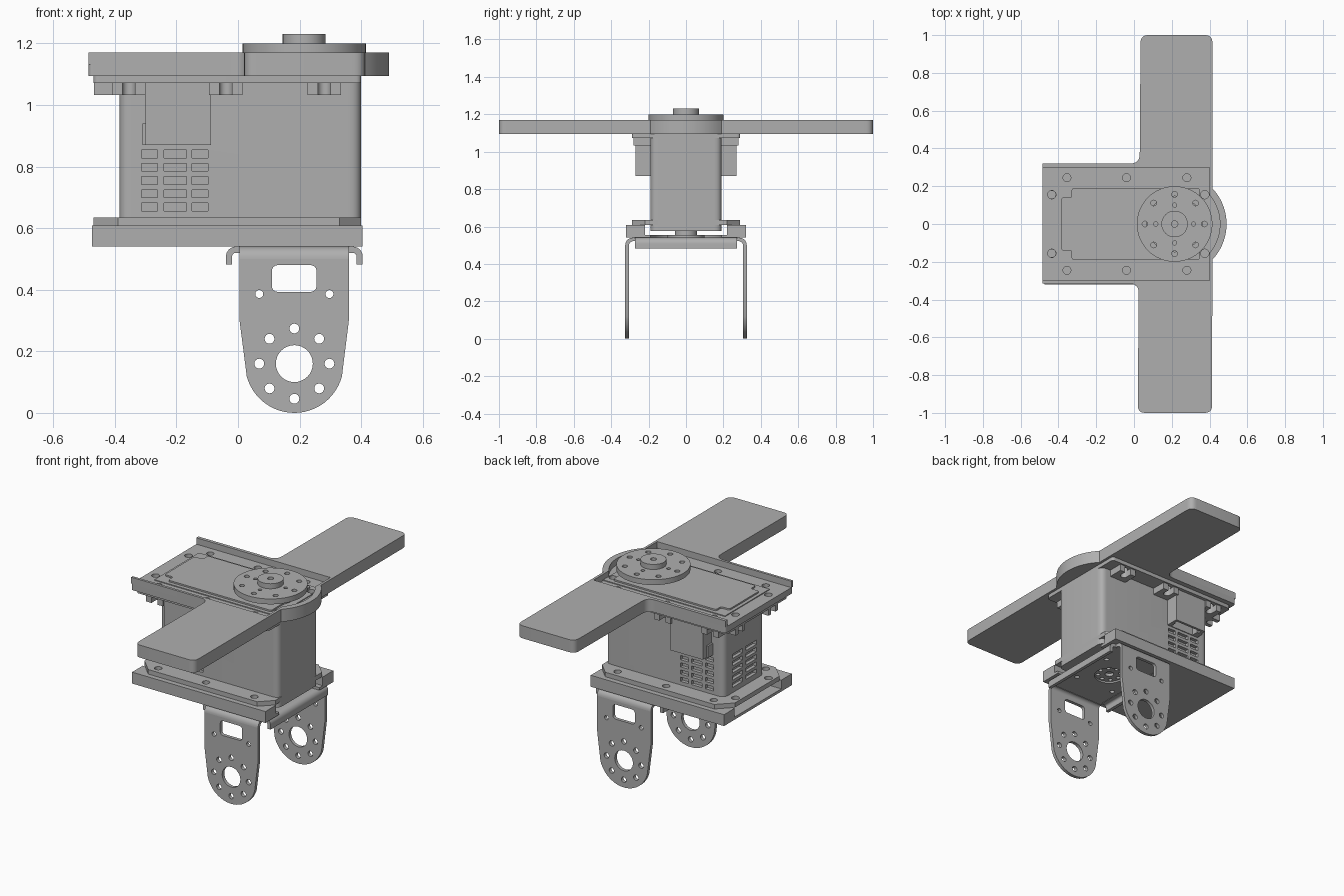
import bpy, bmesh
from math import cos, sin, radians, acos, degrees
from mathutils import Matrix, Vector

cube = bpy.data.objects.get("Cube")
if cube:
    bpy.data.objects.remove(cube)

grey = bpy.data.materials.new("plain_grey")
grey.use_nodes = True
grey.diffuse_color = (0.43, 0.43, 0.43, 1)
grey.node_tree.nodes["Principled BSDF"].inputs["Base Color"].default_value = (0.43, 0.43, 0.43, 1)

UP = Matrix.Identity(4)                       # outline in xy, thickness along z
FRONT = Matrix.Rotation(radians(90), 4, "X")  # outline in xz, thickness along -y
SIDE = Matrix(((0, 0, 1, 0), (1, 0, 0, 0), (0, 1, 0, 0), (0, 0, 0, 1)))  # outline in yz, along x
parts = []


def arc(cx, cy, r, a0, a1, n=24):
    """Points along an arc, in degrees."""
    return [(cx + r * cos(radians(a0 + (a1 - a0) * i / n)),
             cy + r * sin(radians(a0 + (a1 - a0) * i / n))) for i in range(n + 1)]


def circle(cx, cy, r, n=32):
    return arc(cx, cy, r, 0, 360, n)[:-1]


def ring_holes(cx, cy, radius, r, count):
    return [circle(*p, r, 16) for p in circle(cx, cy, radius, count)]


def rounded(pts, r=0.03, n=6):
    """Round the corners; a point may carry its own radius."""
    out = []
    for i, p in enumerate(pts):
        c = Vector(p[:2])
        rad = p[2] if len(p) > 2 else r
        if rad == 0:
            out.append(tuple(c))
            continue
        a = c + (Vector(pts[i - 1][:2]) - c).normalized() * rad
        b = c + (Vector(pts[(i + 1) % len(pts)][:2]) - c).normalized() * rad
        for k in range(n + 1):
            t = k / n
            out.append(tuple(a * (1 - t) ** 2 + c * 2 * t * (1 - t) + b * t * t))
    return out


def rect(x0, x1, y0, y1, r=0.0, n=6):
    return rounded([(x0, y0), (x1, y0), (x1, y1), (x0, y1)], r, n)


def flip(pts):
    return [(p[0], -p[1]) + tuple(p[2:]) for p in reversed(pts)]


def plate(name, outlines, lo, hi, frame=UP):
    """Extrude an outline (first) with holes (rest) between lo and hi."""
    cu = bpy.data.curves.new(name, "CURVE")
    cu.dimensions, cu.fill_mode, cu.extrude = "2D", "BOTH", (hi - lo) / 2
    for pts in outlines:
        sp = cu.splines.new("POLY")
        sp.points.add(len(pts) - 1)
        for q, p in zip(sp.points, pts):
            q.co = (p[0], p[1], 0, 1)
        sp.use_cyclic_u = True
    tmp = bpy.data.objects.new(name + "_outline", cu)
    bpy.context.collection.objects.link(tmp)
    dg = bpy.context.evaluated_depsgraph_get()
    me = bpy.data.meshes.new_from_object(tmp.evaluated_get(dg))
    bpy.data.objects.remove(tmp)
    bm = bmesh.new()
    bm.from_mesh(me)
    bmesh.ops.remove_doubles(bm, verts=bm.verts, dist=1e-5)
    bm.transform(frame @ Matrix.Translation((0, 0, (lo + hi) / 2)))
    bmesh.ops.recalc_face_normals(bm, faces=bm.faces)
    bm.to_mesh(me)
    bm.free()
    me.name = name
    me.materials.clear()
    me.materials.append(grey)
    ob = bpy.data.objects.new(name, me)
    bpy.context.collection.objects.link(ob)
    parts.append(ob)
    return ob


SCREW_X = (-0.355, -0.04, 0.28)
AX = 0.215  # output shaft position
screw_holes = [circle(x, s * 0.245, 0.021, 16) for x in SCREW_X for s in (1, -1)]
end_holes = [circle(x, s * 0.155, 0.022, 16) for x in (-0.435, 0.375) for s in (1, -1)]

# Top cover: floor with two long arms and a round nose, then the raised rim
arm = [(0.415, 1, 0.04), (0.035, 1, 0.04), (0.03, 0.32, 0.05), (-0.485, 0.32, 0.015)]
front_arm = [(-0.485, -0.315, 0.015), (0.025, -0.315, 0.05), (0.02, -1, 0.04), (0.413, -1, 0.04)]
turn = degrees(acos((0.415 - AX) / 0.275))
nose = [p + (0,) for p in arc(AX, 0, 0.275, -turn, turn)]
plate("top_cover_floor", [rounded(nose + arm + front_arm)] + screw_holes + end_holes, 1.095, 1.132)
turn = degrees(acos((0.40 - AX) / 0.24))
pocket = [(-0.485, -0.30, 0), (0.40, -0.30, 0)] \
    + [p + (0,) for p in arc(AX, 0, 0.24, -turn, turn)] + [(0.40, 0.30, 0), (-0.485, 0.30, 0)]
sharp = [p[:2] + (0,) if p[0] < -0.4 else p for p in arm]
sharp_front = [p[:2] + (0,) if p[0] < -0.4 else p for p in front_arm]
plate("top_cover_rim", [rounded(nose + sharp + list(reversed(pocket)) + sharp_front)], 1.132, 1.17)

# Motor lid showing inside the cover
plate("lid_frame", [rect(-0.405, 0.40, -0.21, 0.21)] + end_holes[2:], 1.125, 1.137)
lid = [(-0.33, 0.14), (-0.385, 0.14), (-0.385, -0.14), (-0.33, -0.14), (-0.33, -0.188),
       (0.35, -0.188), (0.35, 0.188), (-0.33, 0.188)]
plate("motor_lid", [rounded(lid, 0.012)], 1.13, 1.146)

# Output disc and hub
plate("output_disc_base", [circle(AX, 0, 0.15)], 1.13, 1.17)
plate("output_disc", [circle(AX, 0, 0.2, 64)] + ring_holes(AX, 0, 0.157, 0.015, 8)
      + ring_holes(AX, 0, 0.1, 0.011, 4), 1.168, 1.20)
plate("output_hub", [circle(AX, 0, 0.07), circle(AX, 0, 0.017, 16)], 1.19, 1.23)

# Motor body with vent slots cut in three sides
body = plate("motor_body", [rect(-0.385, 0.40, -0.19, 0.19, 0.04)], 0.575, 1.10)
bm = bmesh.new()


def slot(x, y, z, sx, sy):
    bmesh.ops.create_cube(bm, size=1, matrix=Matrix.Translation((x, y, z))
                          @ Matrix.Diagonal((sx, sy, 0.025, 1)))


for row in range(5):
    z = 0.669 + 0.043 * row
    for s in (1, -1):
        for x, w in ((-0.287, 0.052), (-0.204, 0.072), (-0.123, 0.052)):
            slot(x, s * 0.19, z, w, 0.04)
        slot(-0.385, s * 0.065, z + 0.01, 0.04, 0.095)
cut_mesh = bpy.data.meshes.new("vent_cutter")
bm.to_mesh(cut_mesh)
bm.free()
cutter = bpy.data.objects.new("vent_cutter", cut_mesh)
cutter.hide_render = True
bpy.context.collection.objects.link(cutter)
mod = body.modifiers.new("vents", "BOOLEAN")
mod.operation, mod.solver, mod.object = "DIFFERENCE", "EXACT", cutter
cut = bpy.data.meshes.new_from_object(body.evaluated_get(bpy.context.evaluated_depsgraph_get()))
body.modifiers.clear()
body.data = cut
bpy.data.objects.remove(cutter)

# Upper and lower motor flanges
flange = rounded([(-0.47, -0.21, 0), (-0.39, -0.29, 0), (0.33, -0.29, 0), (0.40, -0.22, 0),
                  (0.40, 0.22, 0), (0.33, 0.29, 0), (-0.39, 0.29, 0), (-0.47, 0.21, 0)])
plate("upper_flange", [rect(-0.47, 0.40, -0.29, 0.29, 0.02)] + screw_holes + end_holes[:2], 1.072, 1.096)
plate("lower_flange", [flange] + screw_holes + end_holes[:2], 0.608, 0.635)

# Screw cups under the upper flange, connector sockets and their clips
for s, side in ((1, "back"), (-1, "front")):
    turned = (lambda p: p) if s > 0 else flip
    for i, x in enumerate(SCREW_X):
        cup = [(x - 0.055, 0.18), (x + 0.055, 0.18), (x + 0.055, 0.28), (x + 0.02, 0.28)] \
            + arc(x, 0.245, 0.021, 0, -180, 8) + [(x - 0.02, 0.28), (x - 0.055, 0.28)]
        plate(f"{side}_screw_cup_{i + 1}", [turned(cup)], 1.032, 1.075)
    y = s * 0.155
    end_cup = [(-0.38, y - 0.045), (-0.38, y + 0.045), (-0.468, y + 0.045), (-0.468, y + 0.02)] \
        + arc(-0.435, y, 0.021, 90, -90, 8) + [(-0.468, y - 0.02), (-0.468, y - 0.045)]
    plate(f"{side}_end_cup", [end_cup], 1.032, 1.075)
    socket = rect(-0.30, -0.088, 0.18, 0.27)
    plate(f"{side}_socket", [turned(socket), turned(rect(-0.285, -0.103, 0.195, 0.255))], 0.87, 1.04)
    plate(f"{side}_socket_top", [turned(socket)], 1.04, 1.074)
    for j, x in enumerate((-0.31, -0.112)):
        plate(f"{side}_clip_{j + 1}", [turned(rect(x, x + 0.04 - 0.025 * j, 0.18, 0.235))], 0.87, 0.94)

# Base plate: rails, floor with an open round notch
for s, side in ((1, "back"), (-1, "front")):
    plate(f"{side}_base_rail", [rect(-0.475, 0.405, *sorted((s * 0.22, s * 0.32)))], 0.54, 0.608)
notch = [(0.405, -0.19)] + arc(0.185, 0, 0.19, -90, -270) + [(0.405, 0.19)]
plate("base_floor", [[(0.405, 0.32), (-0.475, 0.32), (-0.475, -0.32), (0.405, -0.32)] + notch],
      0.54, 0.556)

# Lower turning disc and shaft
CX = 0.183
plate("lower_disc", [circle(CX, 0, 0.10), circle(CX, 0, 0.025, 16)]
      + ring_holes(CX, 0, 0.065, 0.012, 8), 0.532, 0.556)
plate("lower_shaft", [circle(CX, 0, 0.06)], 0.55, 0.58)

# Bracket web, edge lips and bends
plate("bracket_web", [rect(0.005, 0.36, -0.285, 0.285), circle(CX, 0, 0.085)]
      + [circle(CX + a * 0.13, b * 0.13, 0.014, 16) for a in (1, -1) for b in (1, -1)], 0.522, 0.54)
for s, side in ((1, "left"), (-1, "right")):
    lip = [(0.17, 0.54)] + arc(0.19, 0.508, 0.032, 90, 0, 8) + [(0.222, 0.482), (0.202, 0.482)] \
        + arc(0.19, 0.508, 0.012, 0, 90, 6) + [(0.17, 0.52)]
    plate(f"{side}_bracket_lip", [[(CX + s * x, z) for x, z in lip]], -0.272, 0.272, FRONT)

# Bracket legs with bearing hole, screw holes and a window
leg = [(0.36, 0.30), (0.36, 0.50), (0.005, 0.50), (0.005, 0.30)] + arc(CX, 0.16, 0.16, 195, 345)
leg_holes = [circle(CX, 0.16, 0.06), rect(0.11, 0.255, 0.393, 0.48, 0.022)] \
    + ring_holes(CX, 0.16, 0.114, 0.016, 8) \
    + [circle(CX + s * 0.114, 0.386, 0.013, 16) for s in (1, -1)]
for s, side in ((1, "back"), (-1, "front")):
    lo, hi = sorted((-s * 0.325, -s * 0.305))
    plate(f"{side}_bracket_leg", [leg] + leg_holes, lo, hi, FRONT)
    bend = arc(0.285, 0.50, 0.04, 0, 90, 8) + arc(0.285, 0.50, 0.02, 90, 0, 8)
    plate(f"{side}_bracket_bend", [[(s * y, z) for y, z in bend]], 0.005, 0.36, SIDE)

# Smooth shading with sharp edges kept
bpy.ops.object.select_all(action="DESELECT")
for ob in parts:
    ob.select_set(True)
bpy.context.view_layer.objects.active = parts[0]
bpy.ops.object.shade_smooth_by_angle(angle=radians(30))
